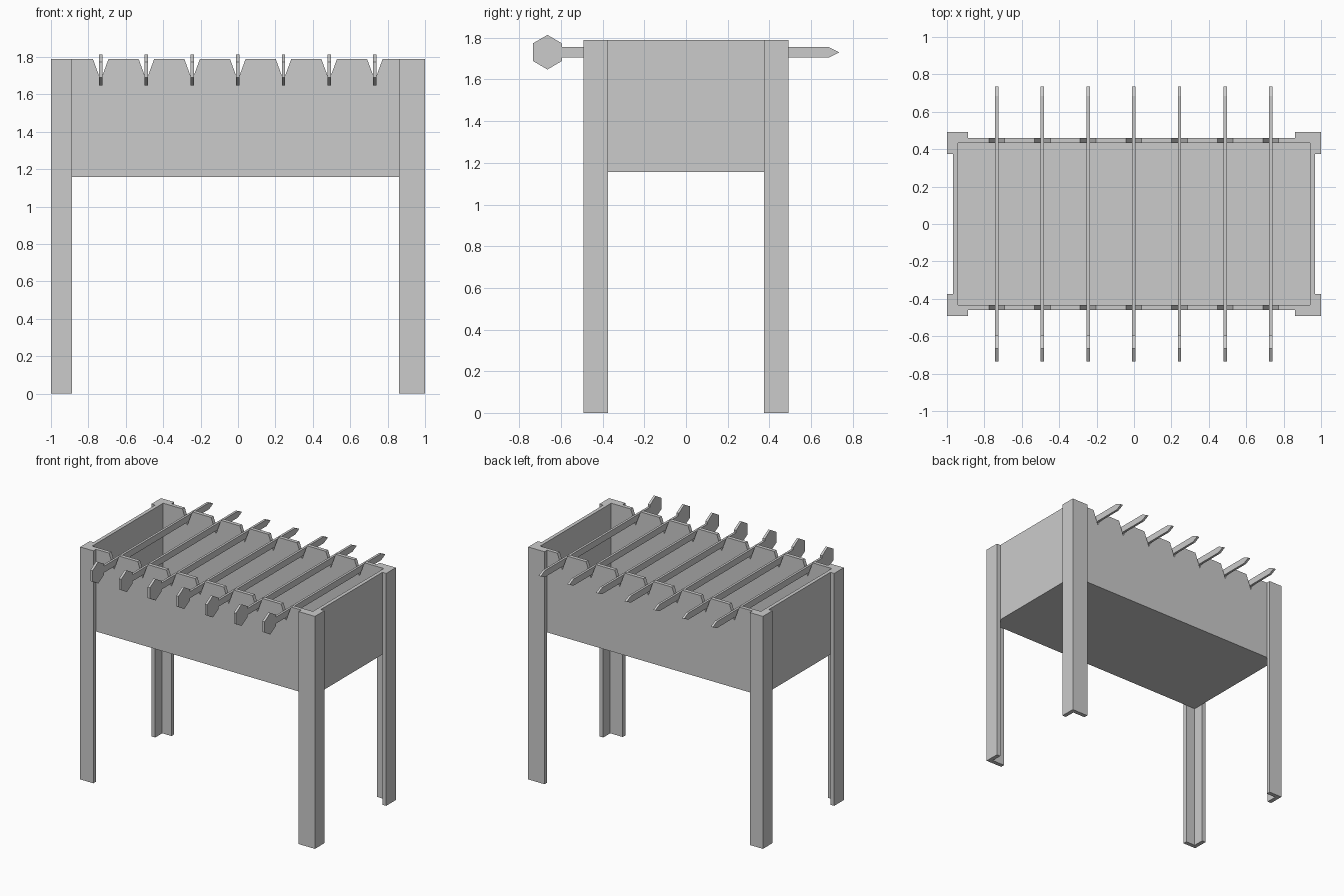
import bpy, bmesh

if "Cube" in bpy.data.objects:
    bpy.data.objects.remove(bpy.data.objects["Cube"])

TOP, BOTTOM = 1.79, 1.157          # fire box height range
BX, BY, T = 0.968, 0.46, 0.028     # fire box half size and sheet thickness
LX, LY = 1.0, 0.492                # outer faces of the legs
SLOTS = [-0.734 + i * 0.2443 for i in range(7)]


def prism(name, profile, place, start, end):
    """Extrude a 2D profile; place(u, v, w) maps it into space."""
    bm = bmesh.new()
    a = [bm.verts.new(place(u, v, start)) for u, v in profile]
    b = [bm.verts.new(place(u, v, end)) for u, v in profile]
    n = len(profile)
    bm.faces.new(a)
    bm.faces.new(b[::-1])
    for i in range(n):
        j = (i + 1) % n
        bm.faces.new((a[j], a[i], b[i], b[j]))
    bmesh.ops.recalc_face_normals(bm, faces=bm.faces)
    mesh = bpy.data.meshes.new(name)
    bm.to_mesh(mesh)
    bm.free()
    obj = bpy.data.objects.new(name, mesh)
    bpy.context.collection.objects.link(obj)
    return obj


def xz(u, v, w): return (u, w, v)
def yz(u, v, w): return (w, u, v)
def xy(u, v, w): return (u, v, w)


def rect(u0, u1, v0, v1):
    return [(u0, v0), (u1, v0), (u1, v1), (u0, v1)]


# Long walls with V notches along the top edge
wall = [(BX, BOTTOM), (-BX, BOTTOM), (-BX, TOP)]
for x in SLOTS:
    wall += [(x - 0.042, TOP), (x, 1.675), (x + 0.042, TOP)]
wall.append((BX, TOP))
prism("front_wall", wall, xz, -BY, -BY + T)
prism("back_wall", wall, xz, BY - T, BY)

# End walls and floor
for side, s in (("left", -1), ("right", 1)):
    prism(side + "_end_wall", rect(-BY + T, BY - T, BOTTOM, TOP), yz, s * (BX - T), s * BX)
prism("floor", rect(-BX + T, BX - T, -BY + T, BY - T), xy, BOTTOM, BOTTOM + T)

# Angle-iron legs wrapped round the corners (right flanges are wider)
for side, sx, flange in (("left", -1, 0.888), ("right", 1, 0.861)):
    for end, sy in (("front", -1), ("back", 1)):
        angle = [(flange, LY), (LX, LY), (LX, 0.375), (BX, 0.375), (BX, BY), (flange, BY)]
        prism(f"{end}_{side}_leg", [(sx * x, sy * y) for x, y in angle], xy, 0, TOP)

# Flat skewers: hexagonal handle at the front, pointed tip at the back
skewer = [(-0.665, 1.648), (-0.595, 1.689), (-0.595, 1.705), (0.685, 1.705), (0.735, 1.73),
          (0.685, 1.755), (-0.595, 1.755), (-0.595, 1.773), (-0.665, 1.814),
          (-0.735, 1.773), (-0.735, 1.689)]
for i, x in enumerate(SLOTS):
    prism(f"skewer_{i + 1}", skewer, yz, x - 0.009, x + 0.009)
